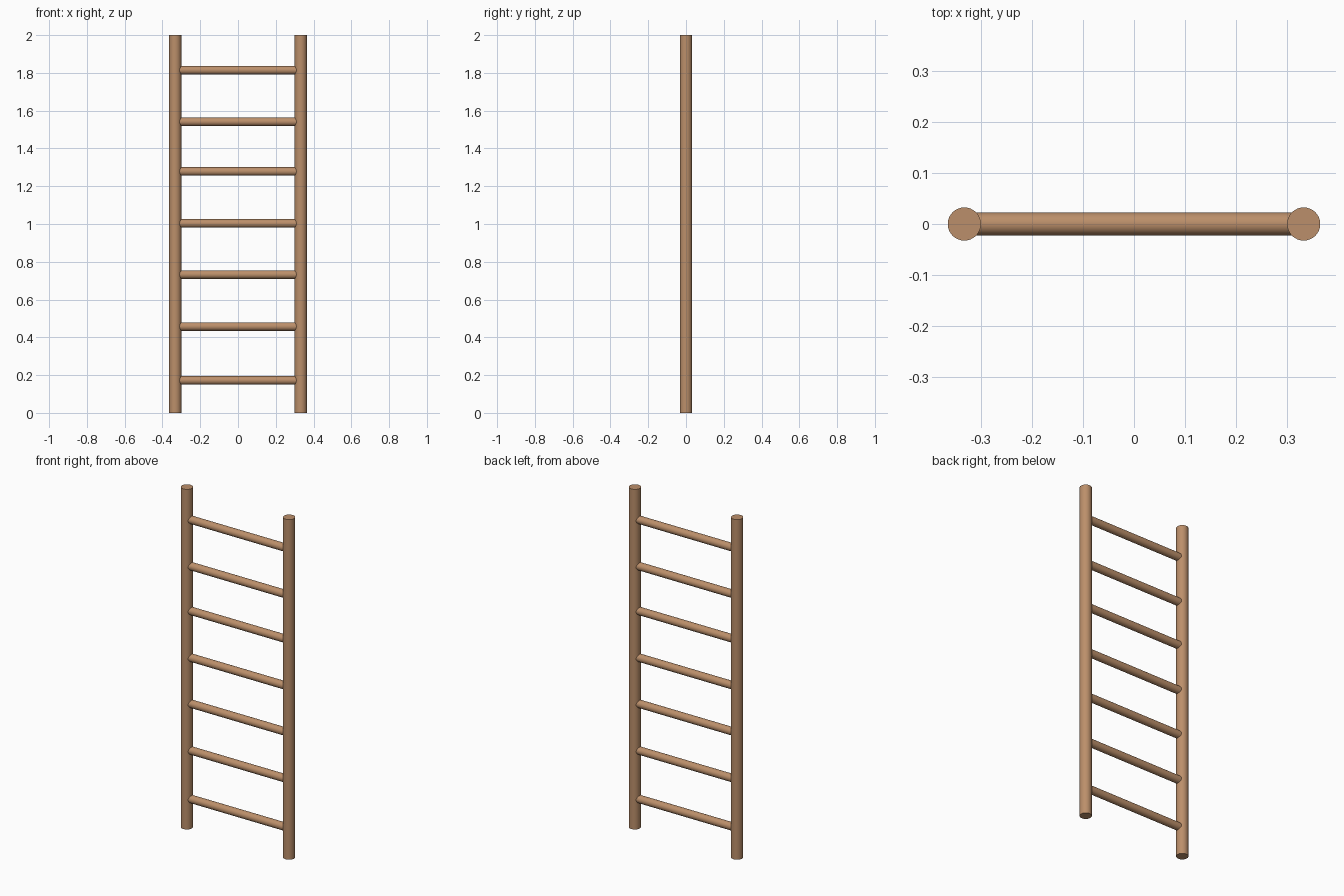
import bpy, math

if "Cube" in bpy.data.objects:
    bpy.data.objects.remove(bpy.data.objects["Cube"])

# Single wood colour
wood = bpy.data.materials.new("light brown wood")
wood.diffuse_color = (0.50, 0.275, 0.145, 1)
wood.use_nodes = True
wood.node_tree.nodes["Principled BSDF"].inputs["Base Color"].default_value = wood.diffuse_color


def pole(name, radius, length, location, rotation=(0, 0, 0)):
    """Smooth round pole with crisp flat ends."""
    bpy.ops.mesh.primitive_cylinder_add(vertices=32, radius=radius, depth=length,
                                        location=location, rotation=rotation)
    ob = bpy.context.object
    ob.name = name
    ob.data.materials.append(wood)
    bpy.ops.object.shade_smooth_by_angle(angle=math.radians(40))
    return ob


RAIL_X, RAIL_R, RUNG_R = 0.3325, 0.0325, 0.0225

# Upright side rails
for side, sx in (("left", -1), ("right", 1)):
    pole(f"{side}_rail", RAIL_R, 2.0, (sx * RAIL_X, 0, 1.0))

# Rungs, ends set into the rails
for i, z in enumerate((0.172, 0.457, 0.732, 1.003, 1.278, 1.541, 1.814), 1):
    pole(f"rung_{i}", RUNG_R, 0.65, (0, 0, z), (0, math.pi / 2, 0))
